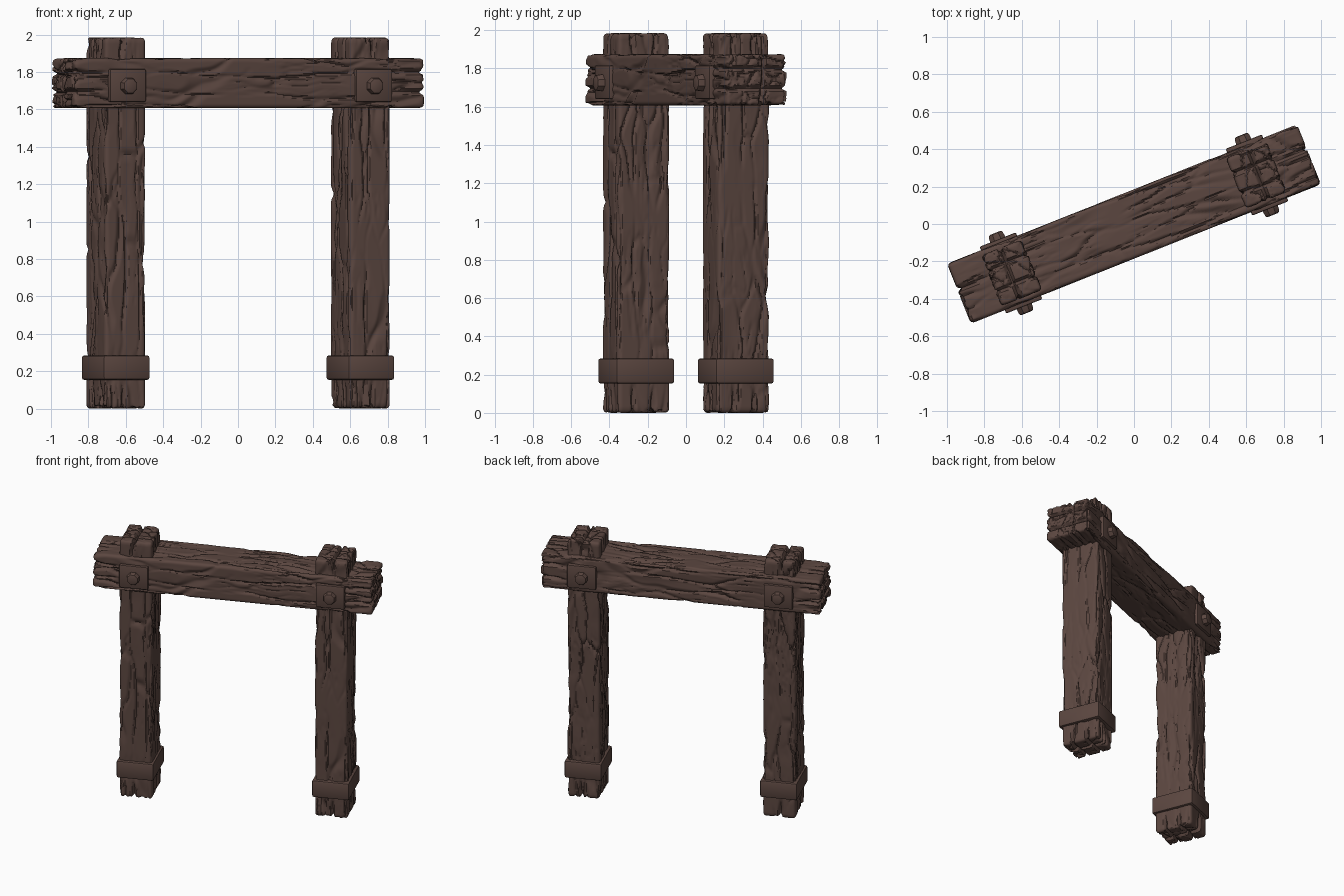
import bpy, bmesh, math
from mathutils import Vector, Matrix, noise

if "Cube" in bpy.data.objects:
    bpy.data.objects.remove(bpy.data.objects["Cube"])

TURN = Matrix.Rotation(math.radians(21.7), 4, 'Z')   # whole gate is turned about z

wood = bpy.data.materials.new("dark brown wood")
wood.diffuse_color = (0.105, 0.062, 0.051, 1)
wood.use_nodes = True
wood.node_tree.nodes["Principled BSDF"].inputs["Base Color"].default_value = wood.diffuse_color


def finish(name, bm, place, angle):
    bmesh.ops.recalc_face_normals(bm, faces=bm.faces)
    me = bpy.data.meshes.new(name)
    bm.to_mesh(me)
    bm.free()
    ob = bpy.data.objects.new(name, me)
    bpy.context.collection.objects.link(ob)
    ob.matrix_world = TURN @ place
    me.materials.append(wood)
    bpy.ops.object.select_all(action='DESELECT')
    ob.select_set(True)
    bpy.context.view_layer.objects.active = ob
    bpy.ops.object.shade_smooth_by_angle(angle=math.radians(angle))
    return ob


def groove(d, width):
    return max(0.0, 1 - abs(d) / width)


def timber(name, size, long_axis, centre, seed, splits, fade):
    """Cracked beam: a dense rounded box with grooves pushed in along the grain."""
    half = Vector(size) / 2
    n = [max(4, round(s / (0.017 if a == long_axis else 0.0075))) for a, s in enumerate(size)]
    off = Vector((seed * 7.3, seed * 3.1, seed * 5.7))
    bm = bmesh.new()
    verts = {}

    def shape(key):
        p = Vector([-half[a] + size[a] * key[a] / n[a] for a in range(3)])
        r = 0.022
        core = Vector([max(-half[a] + r, min(half[a] - r, p[a])) for a in range(3)])
        nrm = (p - core).normalized()
        base = core + nrm * r
        # stretch the noise space along the grain
        q = base.copy()
        q[long_axis] *= 0.16
        warp = noise.noise_vector(base * 5 + off) * 0.022
        dist = noise.voronoi((q + warp) * 10.5 + off)[0]
        mask = max(0.0, min(1.0, 0.75 + 1.5 * noise.noise(base * 3.2 - off)))
        depth = 0.017 * groove(dist[1] - dist[0], 0.15) * mask
        # fine grain lines
        g = base.copy()
        g[long_axis] *= 0.1
        fine = noise.noise(g * 32 + off + warp * 40)
        depth += 0.006 * groove(fine, 0.16) * max(0.0, min(1.0, 0.4 + 2 * noise.noise(base * 4 + off)))
        # chipped steps and soft unevenness
        depth += 0.005 * (noise.noise(q * 13 - off) + noise.noise(base * 6 + off))
        # splits opening at the ends
        near = max(0.0, 1 - (half[long_axis] - abs(base[long_axis])) / fade)
        wob = 0.018 * noise.noise(base * 7 + off * 2)
        s = max(groove(base[a] + wob - v, 0.016) for a, v in splits)
        depth = max(depth, 0.032 * s * min(1, near * 1.6))
        return base - nrm * depth

    def vert(key):
        if key not in verts:
            verts[key] = bm.verts.new(shape(key))
        return verts[key]

    for a in range(3):
        b, c = (a + 1) % 3, (a + 2) % 3
        for side in (0, n[a]):
            for i in range(n[b]):
                for j in range(n[c]):
                    quad = []
                    for di, dj in ((0, 0), (1, 0), (1, 1), (0, 1)):
                        key = [0, 0, 0]
                        key[a], key[b], key[c] = side, i + di, j + dj
                        quad.append(vert(tuple(key)))
                    bm.faces.new(quad)
    return finish(name, bm, Matrix.Translation(centre), 38)


def block(name, size, centre, bevel):
    bm = bmesh.new()
    bmesh.ops.create_cube(bm, size=1, matrix=Matrix.Diagonal((*size, 1)))
    bmesh.ops.bevel(bm, geom=bm.edges[:], offset=bevel, segments=2, profile=0.5, affect='EDGES')
    return finish(name, bm, Matrix.Translation(centre), 35)


def bolt(name, centre):
    bm = bmesh.new()
    bmesh.ops.create_cone(bm, cap_ends=True, segments=8, radius1=0.048, radius2=0.043, depth=0.05)
    rim = [e for e in bm.edges if all(v.co.z > 0 for v in e.verts)]
    bmesh.ops.bevel(bm, geom=rim, offset=0.012, segments=2, profile=0.5, affect='EDGES')
    tilt = Matrix.Rotation(math.copysign(math.pi / 2, -centre[1]), 4, 'X')
    spin = Matrix.Rotation(math.pi / 8, 4, 'Z')
    return finish(name, bm, Matrix.Translation(centre) @ tilt @ spin, 35)


# crossbeam with layered, split ends
timber("crossbeam", (2.015, 0.345, 0.268), 0, (0, 0, 1.74), 1,
       [(2, 0.055), (2, -0.045), (1, 0.03)], 0.22)

for sx, side in ((-1, "left"), (1, "right")):
    # upright post with a checked top
    timber(side + "_post", (0.236, 0.292, 1.985), 2, (sx * 0.704, 0, 0.9925), 3 + sx,
           [(0, 0.015 * sx), (1, 0.055), (1, -0.06)], 0.16)
    # collar near the foot
    block(side + "_foot_collar", (0.268, 0.330, 0.132), (sx * 0.704, 0, 0.219), 0.014)
    for sy, face in ((-1, "front"), (1, "back")):
        block(f"{side}_{face}_plate", (0.208, 0.04, 0.175), (sx * 0.708, sy * 0.172, 1.728), 0.008)
        bolt(f"{side}_{face}_bolt", (sx * 0.708, sy * 0.205, 1.725))
